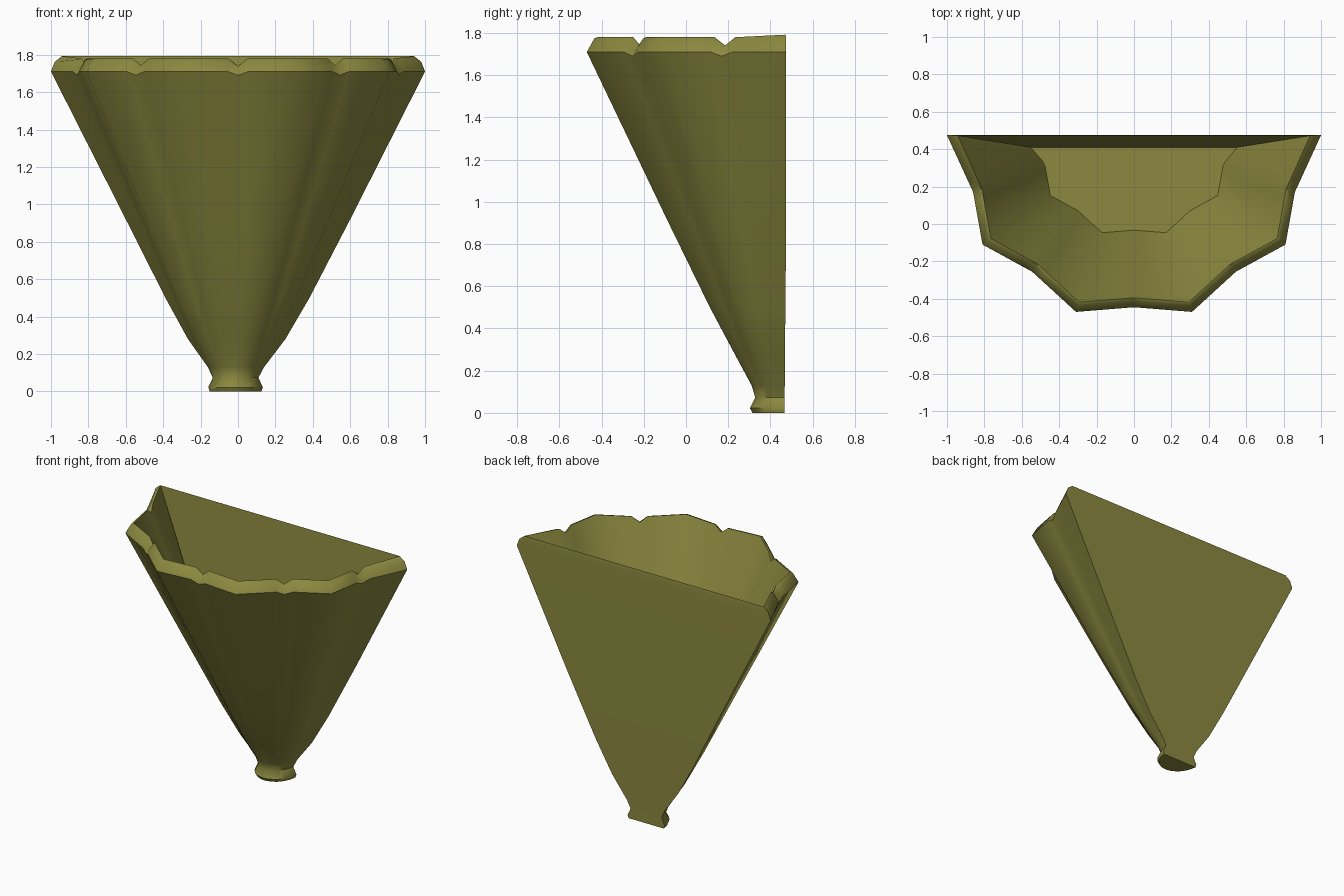
import bpy, bmesh, math

if "Cube" in bpy.data.objects:
    bpy.data.objects.remove(bpy.data.objects["Cube"])

BACK = 0.475
# half outline of the fluted rim: x, y, is it a notched flute
CORNERS = [(0.0, -0.445, 1), (0.31, -0.47, 0), (0.545, -0.255, 1),
           (0.81, -0.11, 0), (0.86, 0.17, 1), (1.0, BACK, 0)]


def toward(p, q, d):
    k = d / math.hypot(q[0] - p[0], q[1] - p[1])
    return (p[0] + (q[0] - p[0]) * k, p[1] + (q[1] - p[1]) * k, 0)


def full_outline():
    half = []
    for i, p in enumerate(CORNERS):
        if p[2] and i > 0:
            half.append(toward(p, CORNERS[i - 1], 0.055))
        half.append(p)
        if p[2]:
            half.append(toward(p, CORNERS[i + 1], 0.055))
    return [(-x, y, n) for x, y, n in reversed(half[1:])] + half


OUTLINE = full_outline()


def ring(z, s, w=0.0, rx=0.1, ry=0.1, dx=0.0, notch=0.0, back=BACK, end=None):
    """Scaled rim outline, blended by w into a half ellipse."""
    pts = []
    for x, y, n in OUTLINE:
        a = math.atan2(x, BACK - y)
        px = x * s * (1 - w) + rx * math.sin(a) * w + dx
        py = BACK - (BACK - y) * s * (1 - w) - ry * math.cos(a) * w
        pts.append([px, min(py, back), z - notch * n])
    if end:
        pts[0] = [-end[0], back, end[1]]
        pts[-1] = [end[0], back, end[1]]
    return pts


rings = [
    # foot and neck
    ring(0.0, 0, 1, 0.138, 0.160, -0.013, back=0.467),
    ring(0.022, 0, 1, 0.146, 0.172, -0.013, back=0.467),
    ring(0.073, 0, 1, 0.122, 0.147, -0.013, back=0.467),
    # fluted body
    ring(0.13, 0.152, 0.75, 0.150, 0.172, -0.011, back=0.468),
    ring(0.28, 0.262, 0.35, 0.258, 0.250, -0.007, back=0.469),
    ring(0.50, 0.385, 0.15, 0.385, 0.370, -0.003, back=0.471),
    ring(0.92, 0.60),
    ring(1.71, 1.0, notch=0.02),
    # lip and inside
    ring(1.775, 0.962, notch=0.037, end=(0.98, 1.762)),
    ring(1.78, 0.945, notch=0.04, back=0.472, end=(0.942, 1.792)),
    ring(0.90, 0.552, back=0.41),
]

bm = bmesh.new()
loops = [[bm.verts.new(p) for p in r] for r in rings]
n = len(OUTLINE)
for a, b in zip(loops, loops[1:]):
    for i in range(n):
        j = (i + 1) % n
        bm.faces.new((a[i], a[j], b[j], b[i]))
bm.faces.new(loops[0])
bm.faces.new(loops[-1])
bmesh.ops.recalc_face_normals(bm, faces=bm.faces)

mesh = bpy.data.meshes.new("wall_planter")
bm.to_mesh(mesh)
bm.free()
planter = bpy.data.objects.new("wall_planter", mesh)
bpy.context.collection.objects.link(planter)

# olive glaze
mat = bpy.data.materials.new("olive_glaze")
mat.diffuse_color = (0.26, 0.25, 0.05, 1)
mat.use_nodes = True
mat.node_tree.nodes["Principled BSDF"].inputs["Base Color"].default_value = mat.diffuse_color
mesh.materials.append(mat)

bpy.context.view_layer.objects.active = planter
planter.select_set(True)
bpy.ops.object.shade_smooth_by_angle(angle=math.radians(48))
